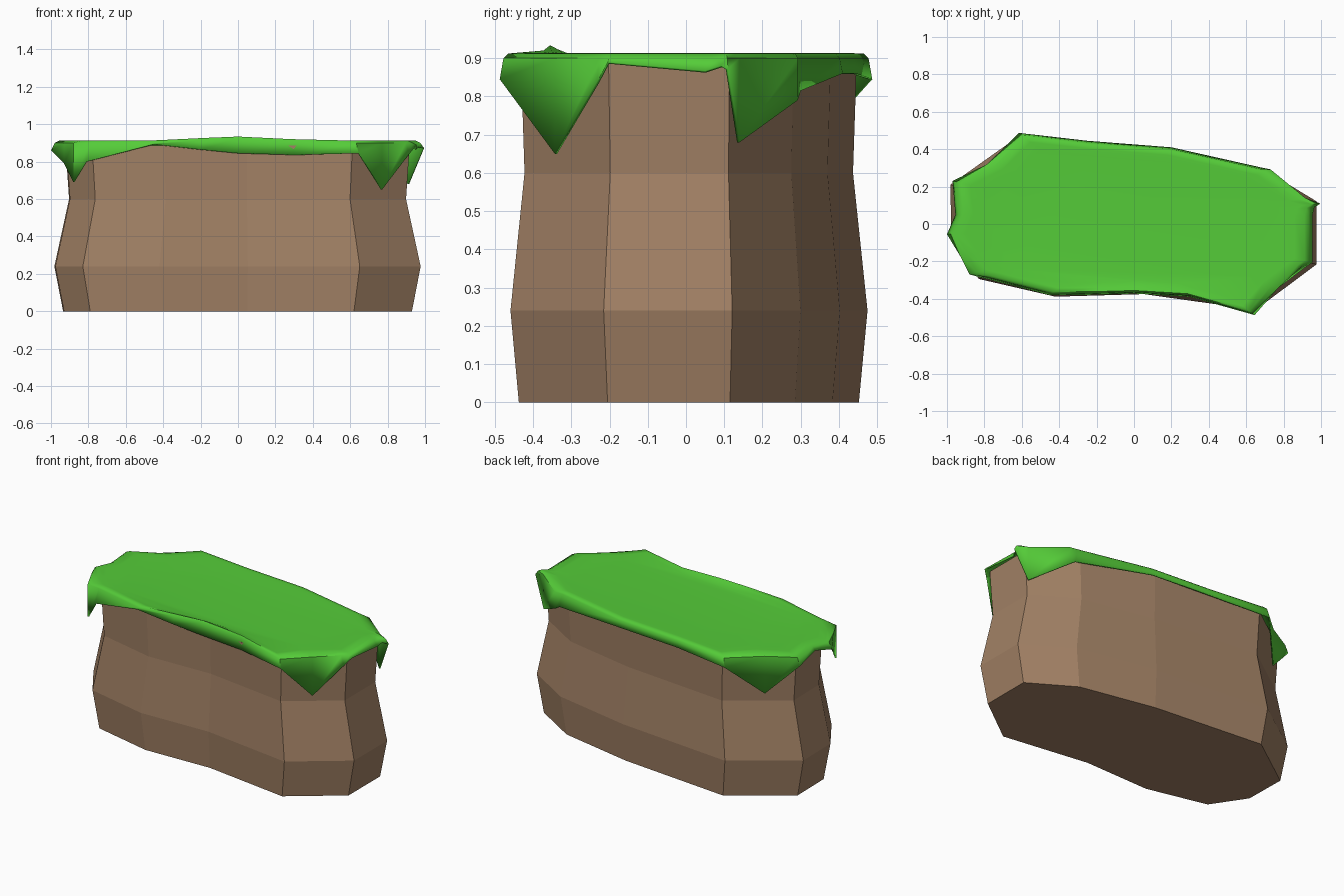
import bpy, math

if "Cube" in bpy.data.objects:
    bpy.data.objects.remove(bpy.data.objects["Cube"])


def material(name, rgb):
    m = bpy.data.materials.new(name)
    m.diffuse_color = (*rgb, 1)
    m.use_nodes = True
    m.node_tree.nodes["Principled BSDF"].inputs["Base Color"].default_value = m.diffuse_color
    return m


def make_object(name, verts, faces, mat):
    mesh = bpy.data.meshes.new(name)
    mesh.from_pydata(verts, [], faces)
    mesh.materials.append(mat)
    mesh.update()
    ob = bpy.data.objects.new(name, mesh)
    bpy.context.collection.objects.link(ob)
    return ob


def loft(rings):
    """Join equal-length rings, lowest first, with quads."""
    n = len(rings[0])
    verts = [p for r in rings for p in r]
    faces = [(k * n + i, k * n + (i + 1) % n, (k + 1) * n + (i + 1) % n, (k + 1) * n + i)
             for k in range(len(rings) - 1) for i in range(n)]
    faces.append(tuple(range((len(rings) - 1) * n, len(rings) * n)))
    return verts, faces


# Rock body: eleven-sided outline lofted through a bulge and a waist
outline = [(.93, -.205), (.93, .115), (.65, .285), (.16, .383), (-.58, .452), (-.935, .20),
           (-.93, -.07), (-.79, -.28), (-.40, -.37), (.05, -.357), (.62, -.437)]
levels = [(0, 1), (.24, 1.05), (.60, .966), (.885, .987)]
verts, faces = loft([[(x * s, y * s, z) for x, y in outline] for z, s in levels])
faces.append(tuple(reversed(range(len(outline)))))
make_object("rock_body", verts, faces, material("earth", (.36, .22, .13)))

# Grass cover: lower rim with hanging tips, rolled inward to a flat top
rim = [(.955, -.205, .89), (.955, .05, .867), (.965, .09, .88), (.995, .11, .872),
       (.915, .14, .68), (.73, .292, .79), (.69, .30, .815), (.2, .41, .86),
       (-.25, .445, .86), (-.615, .487, .845), (-.785, .32, .66), (-.97, .23, .85),
       (-.955, .05, .88), (-1.0, -.055, .86), (-.93, -.17, .79), (-.88, -.27, .69),
       (-.81, -.288, .80), (-.45, -.38, .893), (-.2, -.378, .865), (0, -.372, .845),
       (.3, -.39, .836), (.645, -.487, .845), (.77, -.343, .65), (.915, -.232, .84)]


def top_ring(scale, z, bump):
    ring = []
    for x, y, low in rim:
        s = max(scale, 1.0) if low < .8 and scale > .97 else scale
        rise = bump * math.exp(-(x / .3) ** 2) if y < 0 else 0
        ring.append((x * s, y * s, z + rise))
    return ring


rings = [rim, top_ring(.98, .9, .022), top_ring(.955, .912, .022),
         top_ring(.90, .913, .010), top_ring(.82, .911, 0)]
verts, faces = loft(rings)
grass = make_object("grass_cover", verts, faces, material("grass", (.09, .60, .04)))
solid = grass.modifiers.new("thickness", 'SOLIDIFY')
solid.thickness = .008
solid.offset = -1

bpy.context.view_layer.objects.active = grass
grass.select_set(True)
bpy.ops.object.shade_smooth_by_angle(angle=math.radians(50))
